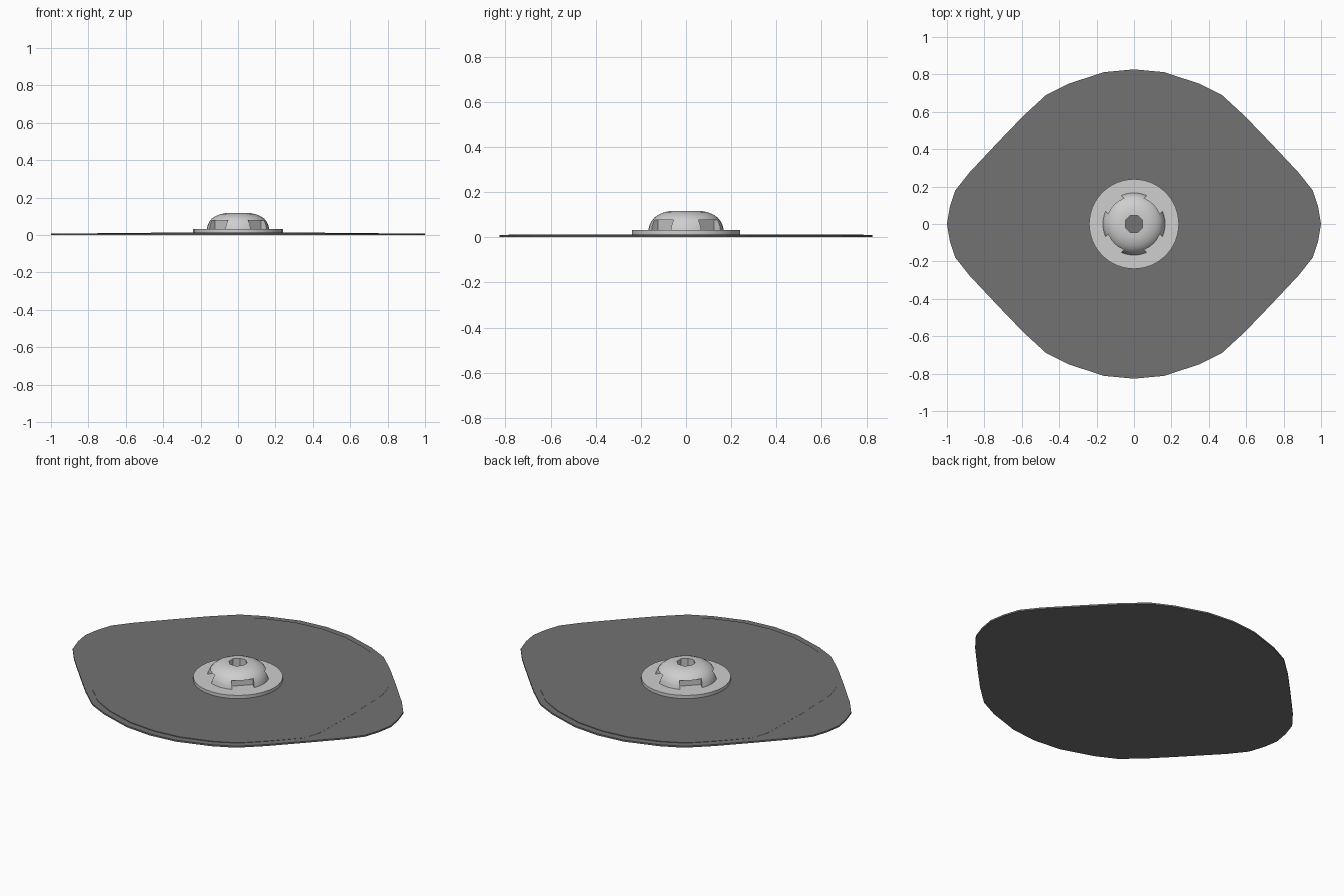
import bpy, bmesh, math
from mathutils import Matrix

if "Cube" in bpy.data.objects:
    bpy.data.objects.remove(bpy.data.objects["Cube"])


def material(name, v):
    m = bpy.data.materials.new(name)
    m.diffuse_color = (v, v, v, 1)
    m.use_nodes = True
    m.node_tree.nodes["Principled BSDF"].inputs["Base Color"].default_value = m.diffuse_color
    return m


DARK = material("dark grey", 0.17)
LIGHT = material("light grey", 0.62)


def finish(bm, name, mat):
    bmesh.ops.recalc_face_normals(bm, faces=bm.faces)
    me = bpy.data.meshes.new(name)
    bm.to_mesh(me)
    bm.free()
    ob = bpy.data.objects.new(name, me)
    bpy.context.collection.objects.link(ob)
    if mat:
        me.materials.append(mat)
    return ob


def mirrored(quarter):
    """Quarter outline from +y axis to +x axis -> closed outline."""
    q = quarter
    return (q + [(x, -y) for x, y in q[-2::-1]]
            + [(-x, -y) for x, y in q[1:]] + [(-x, y) for x, y in q[-2:0:-1]])


def slab(name, outline, z0, top, mat):
    """Flat slab whose top height is a function of x."""
    bm = bmesh.new()
    lo = [bm.verts.new((x, y, z0)) for x, y in outline]
    hi = [bm.verts.new((x, y, top(x))) for x, y in outline]
    n = len(lo)
    for i in range(n):
        j = (i + 1) % n
        bm.faces.new((lo[i], lo[j], hi[j], hi[i]))
    bm.faces.new(lo)
    # strips across y keep the sloping top planar
    for i in range(n // 2):
        a, b = hi[i], hi[i + 1]
        if i < n // 4:
            c, d = hi[n // 2 - i - 1], hi[n // 2 - i]
        else:
            k = i - n // 4
            a, b = hi[n // 2 + k], hi[n // 2 + k + 1]
            c, d = hi[(n - k - 1) % n], hi[(n - k) % n]
        vs = list(dict.fromkeys((a, b, c, d)))
        bm.faces.new(vs)
    return finish(bm, name, mat)


def lathe(name, profile, seg, mat):
    bm = bmesh.new()
    rings = [[bm.verts.new((r * math.cos(2 * math.pi * i / seg),
                            r * math.sin(2 * math.pi * i / seg), z))
              for i in range(seg)] for r, z in profile]
    for a, b in zip(rings, rings[1:]):
        for i in range(seg):
            j = (i + 1) % seg
            bm.faces.new((a[i], a[j], b[j], b[i]))
    bm.faces.new(rings[0])
    bm.faces.new(rings[-1])
    return finish(bm, name, mat)


def cut(ob, cutter):
    mod = ob.modifiers.new("cut", 'BOOLEAN')
    mod.operation = 'DIFFERENCE'
    mod.solver = 'EXACT'
    mod.object = cutter
    bpy.context.view_layer.objects.active = ob
    bpy.ops.object.modifier_apply(modifier=mod.name)


# thin base plate with rounded lozenge outline
plate = mirrored([(0, .827), (.16, .812), (.35, .75), (.47, .69), (.59, .58),
                  (.72, .445), (.88, .275), (.955, .18), (.985, .09), (1, 0)])
slab("base_plate", plate, 0, lambda x: 0.009, DARK)

# slightly raised upper layer, fading out towards the pointed ends
layer = mirrored([(0, .787), (.16, .772), (.34, .715), (.46, .65),
                  (.57, .545), (.71, .395), (.74, .3), (.75, 0)])
slab("raised_layer", layer, 0.006,
     lambda x: 0.013 - 0.0035 * max(0, abs(x) - 0.3) / 0.45, DARK)

# washer and domed knob
washer = lathe("washer", [(.24, .008), (.24, .032)], 32, LIGHT)
dome = lathe("dome", [(.167, .031), (.163, .05), (.154, .07), (.14, .087),
                      (.12, .101), (.095, .111), (.07, .116), (.045, .117)],
             32, LIGHT)

# octagonal centre bore
bm = bmesh.new()
bmesh.ops.create_cone(bm, cap_ends=True, segments=8, radius1=.05, radius2=.05,
                      depth=.3, matrix=Matrix.Rotation(math.pi / 8, 4, 'Z'))
bore = finish(bm, "bore_cutter", None)
cut(washer, bore)
cut(dome, bore)
bpy.data.objects.remove(bore)

# four diagonal notches around the foot of the dome
for k in range(4):
    bm = bmesh.new()
    bmesh.ops.create_cube(bm, size=1, matrix=(
        Matrix.Rotation(math.pi / 4 + k * math.pi / 2, 4, 'Z')
        @ Matrix.Translation((.2, 0, .049)) @ Matrix.Diagonal((.17, .12, .056, 1))))
    notch = finish(bm, "notch_cutter", None)
    cut(dome, notch)
    bpy.data.objects.remove(notch)

# smooth the dome, keep cut edges sharp
for ob in (dome, washer):
    bpy.ops.object.select_all(action='DESELECT')
    ob.select_set(True)
    bpy.context.view_layer.objects.active = ob
    bpy.ops.object.shade_smooth_by_angle(angle=math.radians(30))
